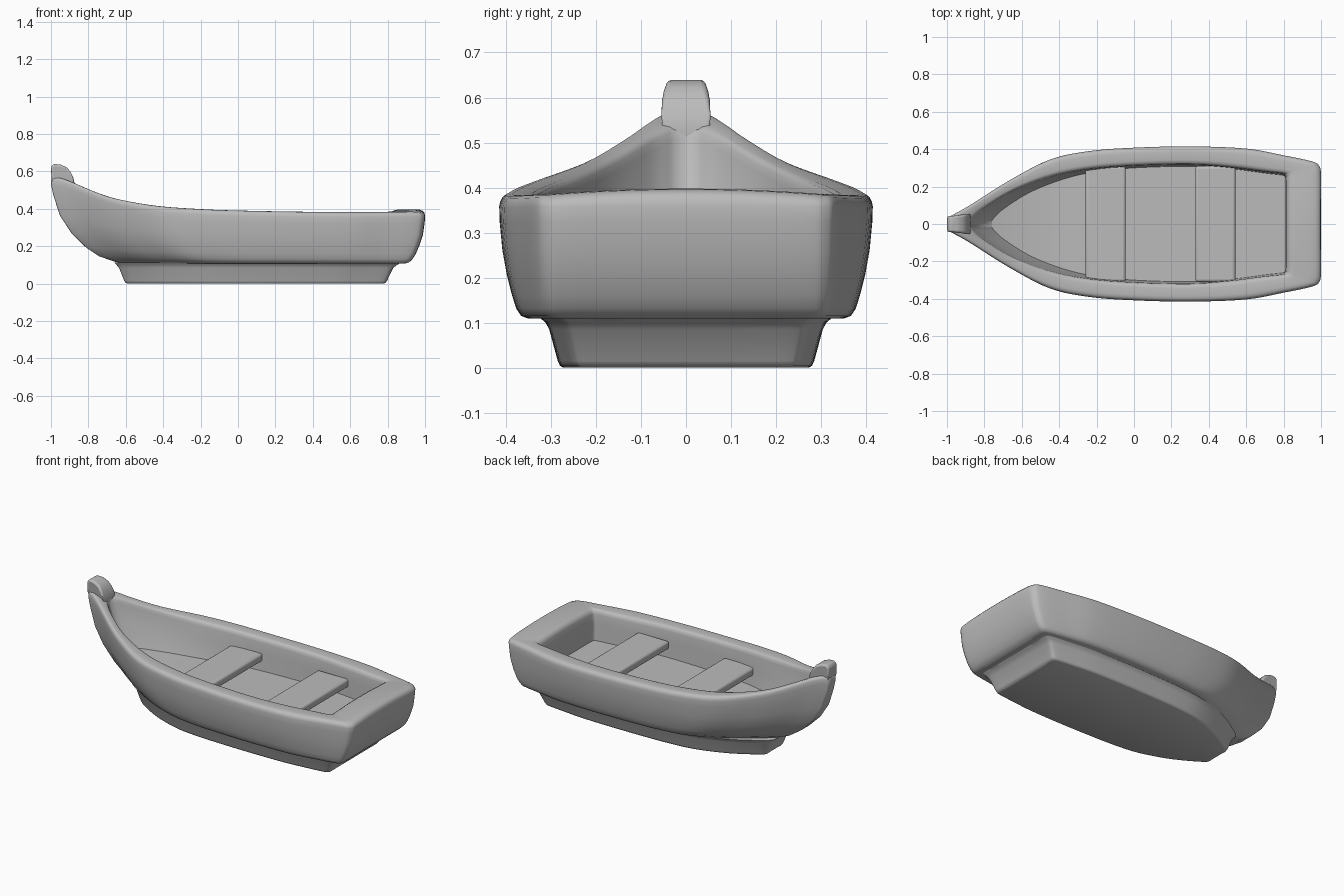
import bpy, bmesh, math
from mathutils import Vector

if "Cube" in bpy.data.objects:
    bpy.data.objects.remove(bpy.data.objects["Cube"], do_unlink=True)

GREY = (0.5, 0.5, 0.5, 1)
mat = bpy.data.materials.new("plain grey")
mat.use_nodes = True
mat.diffuse_color = GREY
mat.node_tree.nodes["Principled BSDF"].inputs["Base Color"].default_value = GREY


def finish(name, bm, angle=50, bevel=0):
    bmesh.ops.recalc_face_normals(bm, faces=bm.faces)
    mesh = bpy.data.meshes.new(name)
    bm.to_mesh(mesh)
    bm.free()
    mesh.materials.append(mat)
    obj = bpy.data.objects.new(name, mesh)
    bpy.context.collection.objects.link(obj)
    bpy.ops.object.select_all(action="DESELECT")
    obj.select_set(True)
    bpy.context.view_layer.objects.active = obj
    if bevel:
        mod = obj.modifiers.new("rounded edges", "BEVEL")
        mod.width, mod.segments = bevel, 4
        mod.limit_method = "ANGLE"
    bpy.ops.object.shade_smooth_by_angle(angle=math.radians(angle))
    return obj


def smooth_path(points, steps=5):
    """Catmull-Rom curve through the points."""
    p = [Vector(v) for v in points]
    p = [p[0]] + p + [p[-1]]
    out = []
    for a, b, c, d in zip(p, p[1:], p[2:], p[3:]):
        for i in range(steps):
            t = i / steps
            out.append(0.5 * (2 * b + (c - a) * t + (2 * a - 5 * b + 4 * c - d) * t * t
                              + (3 * b - a - 3 * c + d) * t ** 3))
    return out + [p[-1]]


# Half plans of the rail, bow to stern
BEAM = .415
OUTER = smooth_path([(-1, 0), (-1, .03), (-.975, .047), (-.88, .10), (-.665, .235),
                     (-.45, .345), (-.24, .39), (0, .408), (.3, BEAM), (.6, .403),
                     (.8, .367), (.95, .335), (.99, .31), (1, .26), (1, .1), (1, 0)])
INNER = smooth_path([(-.875, 0), (-.868, .02), (-.85, .042), (-.79, .092), (-.64, .18),
                     (-.44, .253), (-.24, .293), (0, .312), (.3, .318), (.5, .305),
                     (.7, .28), (.79, .27), (.81, .262), (.815, .23), (.815, .1), (.815, 0)])
SHEER = smooth_path([(-1, .572), (-.95, .565), (-.88, .54), (-.8, .505), (-.665, .457),
                     (-.45, .418), (-.24, .401), (0, .391), (.5, .383), (1, .386)])
BASE = .109


def sheer(x):
    for a, b in zip(SHEER, SHEER[1:]):
        if x <= b.x:
            return a.y + (b.y - a.y) * (x - a.x) / (b.x - a.x)
    return SHEER[-1].y


def plan(bow, stern, width, power):
    """Rail outline squeezed to new ends and width; a low power makes it blunter."""
    return [(bow + (stern - bow) * (p.x + 1) / 2, width * (max(0, p.y) / BEAM) ** power)
            for p in OUTER]


def rail(t, drop):
    """Ring across the rail: t = 0 outside, t = 1 inside."""
    half = []
    for a, b in zip(OUTER, INNER):
        p = a.lerp(b, t)
        z = sheer(p.x) - drop
        if p.x > .8:
            z += .012 * max(0, 1 - (p.y / .3) ** 2)
        half.append((p.x, p.y, z))
    return half


def inside(bow, floor, rise, width):
    """Ring of the inner wall, with the bow end pulled in and raised."""
    half = []
    for p in INNER:
        u = (p.x + .875) / 1.69
        half.append((bow + (.81 - bow) * u, p.y * width, floor + rise * max(0, 1 - u / .3) ** 2))
    return half


def loft(name, halves):
    """Mirror each half ring, bridge the rings and cap both ends with strips."""
    bm = bmesh.new()
    rings = []
    for half in halves:
        full = half + [(x, -y, z) for x, y, z in half[-2:0:-1]]
        rings.append([bm.verts.new(v) for v in full])
    n = len(rings[0])
    for a, b in zip(rings, rings[1:]):
        for i in range(n):
            j = (i + 1) % n
            bm.faces.new((a[i], a[j], b[j], b[i]))
    for r in (rings[0], rings[-1]):
        bm.faces.new((r[0], r[1], r[n - 1]))
        for i in range(1, n // 2 - 1):
            bm.faces.new((r[i], r[i + 1], r[n - i - 1], r[n - i]))
        bm.faces.new((r[n // 2 - 1], r[n // 2], r[n // 2 + 1]))
    return finish(name, bm)


# Hull: side rings (height share, bow x, stern x, half width, power), rail, inside
SIDES = [(0, -.62, .897, .35, .65), (.02, -.66, .915, .366, .68), (.08, -.74, .932, .377, .74),
         (.18, -.81, .95, .386, .8), (.35, -.89, .97, .398, .88), (.55, -.95, .988, .408, .95),
         (.78, -.985, .997, .414, 1), (.9, -.997, 1, BEAM, 1)]
hull = []
for f, bow, stern, width, power in SIDES:
    ring = plan(bow, stern, width, power)
    hull.append([(x, y, BASE + f * (sheer(p.x) - BASE)) for (x, y), p in zip(ring, OUTER)])
for t, drop in [(.02, .018), (.07, .008), (.16, .002), (.3, 0), (.75, 0), (.88, .003),
                (.96, .011), (1, .028)]:
    hull.append(rail(t, drop))
hull.append(inside(-.84, .3, .1, .99))
hull.append(inside(-.765, .2, .06, .97))
loft("hull", hull)

# Keel block under the hull
KEEL = [(0, -.585, .775, .273), (.004, -.6, .788, .28), (.015, -.607, .796, .285),
        (.085, -.635, .83, .304), (.1, -.648, .85, .312), (.112, -.66, .87, .326)]
loft("keel", [[(x, y, z) for x, y in plan(bow, stern, width, .5)]
              for z, bow, stern, width in KEEL])

# Bow post, flaring into the rail (x, z, half width)
PROFILE = [(-.95, .45, .025), (-.982, .5, .036), (-.997, .56, .045), (-1, .625, .041),
           (-.985, .64, .042), (-.95, .637, .044), (-.915, .622, .047), (-.895, .597, .053),
           (-.88, .565, .06), (-.873, .53, .058), (-.885, .45, .03)]
bm = bmesh.new()
caps = []
for side in (-1, 1):
    caps.append([bm.verts.new((x, side * y, z)) for x, z, y in PROFILE])
    bm.faces.new(caps[-1])
for i in range(len(PROFILE)):
    j = (i + 1) % len(PROFILE)
    bm.faces.new((caps[0][i], caps[0][j], caps[1][j], caps[1][i]))
finish("bow_post", bm, 60, .012)

# Two benches
for name, x in (("front_bench", -.152), ("rear_bench", .435)):
    bm = bmesh.new()
    bmesh.ops.create_cube(bm, size=1)
    for v in bm.verts:
        v.co = (x + v.co.x * .215, v.co.y * .62, .28 + v.co.z * .05)
    finish(name, bm, 40, .015)
